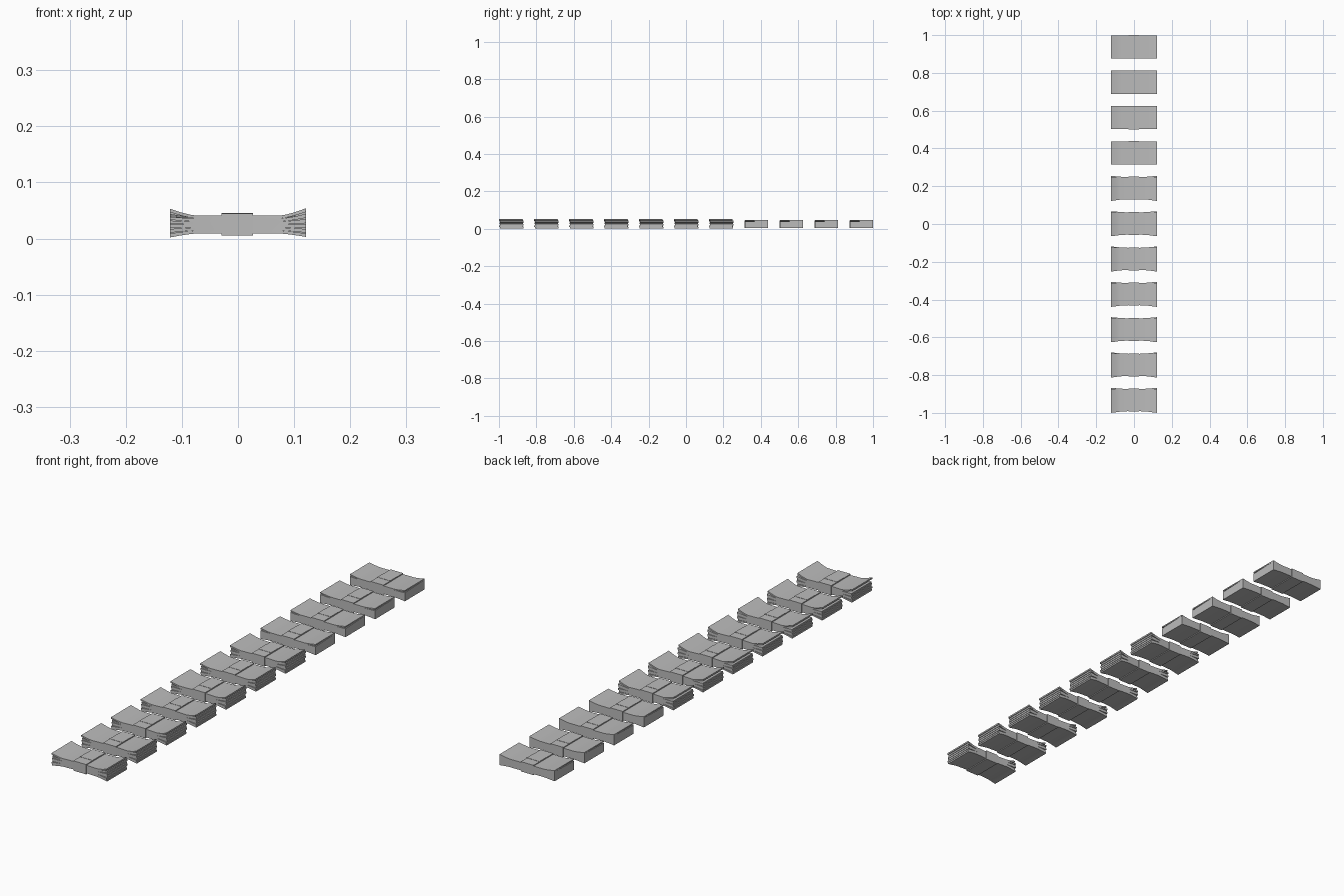
import bpy, bmesh, math

if "Cube" in bpy.data.objects:
    bpy.data.objects.remove(bpy.data.objects["Cube"])

paper = bpy.data.materials.new("paper grey")
paper.diffuse_color = (0.5, 0.5, 0.5, 1)
paper.use_nodes = True
paper.node_tree.nodes["Principled BSDF"].inputs["Base Color"].default_value = paper.diffuse_color

COUNT, PITCH = 11, 0.187
Z0, Z1 = 0.009, 0.041                      # flat middle of a bundle
XS = [0.03, 0.075, 0.086, 0.098, 0.109, 0.121]
MERGE = 0.075                              # sheets separate beyond this

# end heights (bottom, top) of each layer, from lowest to highest
FAN_LEFT = [(0.002, 0.009), (0.0105, 0.017), (0.0185, 0.025),
            (0.0265, 0.032), (0.0335, 0.039), (0.047, 0.053)]
FAN_RIGHT = [(0.003, 0.009), (0.0105, 0.017), (0.0185, 0.026),
             (0.0275, 0.035), (0.037, 0.044), (0.0475, 0.054)]
# plain bundles: one block and one curled sheet, lifted at the front corner
BLOCK_FRONT = [(0.005, 0.039), (0.043, 0.048)]
BLOCK_BACK = [(0.005, 0.043), (0.043, 0.048)]
SHIFT = [0.0, -0.003, 0.001, -0.002, 0.002, -0.004]


def add_object(name, bm):
    bmesh.ops.remove_doubles(bm, verts=bm.verts, dist=1e-5)
    bmesh.ops.recalc_face_normals(bm, faces=bm.faces)
    mesh = bpy.data.meshes.new(name)
    bm.to_mesh(mesh)
    bm.free()
    mesh.materials.append(paper)
    ob = bpy.data.objects.new(name, mesh)
    bpy.context.collection.objects.link(ob)
    bpy.context.view_layer.objects.active = ob
    ob.select_set(True)
    bpy.ops.object.shade_smooth_by_angle(angle=math.radians(30))
    ob.select_set(False)
    return ob


def bundle(name, yc, fanned):
    """Stack of sheets, joined in the middle and spread at both ends."""
    bm = bmesh.new()
    layers = 6 if fanned else 2
    splits = ([Z0 + (Z1 - Z0) * k / 6 for k in range(7)] if fanned
              else [Z0, 0.037, Z1])
    stations = [-x for x in reversed(XS)] + XS
    for k in range(layers):
        rows = []
        for x in stations:
            t = max(0, (abs(x) - MERGE) / (XS[-1] - MERGE))
            ease = t ** 1.35
            half = 0.0585 + 0.0045 * min(1, max(0, (abs(x) - 0.03) / 0.08)) if fanned else 0.0615
            shift = SHIFT[k] * t if fanned else 0
            row = []
            for side in (-1, 1):
                if fanned:
                    ends = FAN_LEFT[k] if x < 0 else FAN_RIGHT[k]
                else:
                    ends = (BLOCK_FRONT if side < 0 else BLOCK_BACK)[k]
                for j in (0, 1):
                    z = splits[k + j] * (1 - ease) + ends[j] * ease
                    row.append(bm.verts.new((x, yc + side * half + shift, z)))
            rows.append(row)               # front low, front high, back low, back high
        for i in range(len(rows) - 1):
            a, b = rows[i], rows[i + 1]
            is_open = max(abs(stations[i]), abs(stations[i + 1])) > MERGE + 0.001
            bm.faces.new((a[0], b[0], b[1], a[1]))
            bm.faces.new((a[2], a[3], b[3], b[2]))
            if is_open or k == layers - 1:
                bm.faces.new((a[1], b[1], b[3], a[3]))
            if is_open or k == 0:
                bm.faces.new((a[0], a[2], b[2], b[0]))
        for r in (rows[0], rows[-1]):
            bm.faces.new((r[0], r[1], r[3], r[2]))
    add_object(name, bm)


def box(name, x0, x1, y0, y1, z0, z1):
    bm = bmesh.new()
    bmesh.ops.create_cube(bm, size=1)
    for v in bm.verts:
        v.co = (x1 if v.co.x > 0 else x0, y1 if v.co.y > 0 else y0,
                z1 if v.co.z > 0 else z0)
    add_object(name, bm)


for n in range(COUNT):
    y = 0.9375 - n * PITCH
    fanned = n >= 4
    bundle(f"note_bundle_{n + 1}", y, fanned)
    # paper strap and its overlapping end
    h = 0.061 if fanned else 0.0625
    box(f"strap_{n + 1}", -0.029, 0.027, y - h, y + h, 0.0055, 0.0445)
    box(f"strap_overlap_{n + 1}", -0.029, 0.027, y - 0.02, y + 0.025, 0.044, 0.0455)
